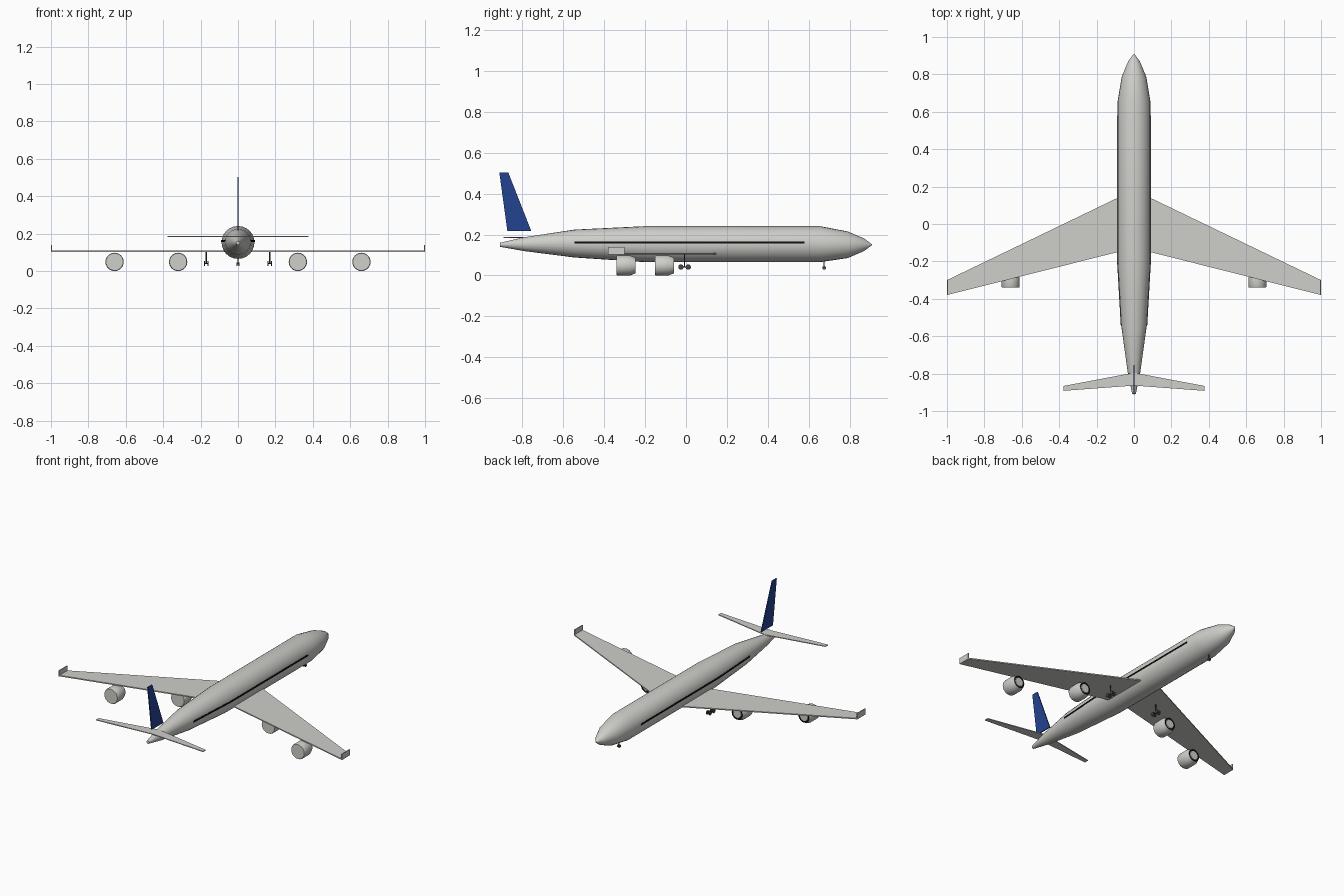
import bpy, bmesh, math

cube = bpy.data.objects.get("Cube")
if cube:
    bpy.data.objects.remove(cube)


def material(name, rgb, rough=0.6):
    m = bpy.data.materials.new(name)
    m.use_nodes = True
    m.diffuse_color = (*rgb, 1)
    node = m.node_tree.nodes["Principled BSDF"]
    node.inputs["Base Color"].default_value = (*rgb, 1)
    node.inputs["Roughness"].default_value = rough
    return m


GREY = material("light grey paint", (0.62, 0.62, 0.59))
BLUE = material("tail blue", (0.017, 0.055, 0.28))
BLACK = material("black", (0.004, 0.004, 0.004))
RUBBER = material("dark rubber", (0.06, 0.06, 0.06))


def finish(name, bm, mats, smooth=False):
    bmesh.ops.recalc_face_normals(bm, faces=bm.faces)
    mesh = bpy.data.meshes.new(name)
    bm.to_mesh(mesh)
    bm.free()
    for m in mats:
        mesh.materials.append(m)
    ob = bpy.data.objects.new(name, mesh)
    bpy.context.collection.objects.link(ob)
    if smooth:
        bpy.ops.object.select_all(action="DESELECT")
        ob.select_set(True)
        bpy.context.view_layer.objects.active = ob
        bpy.ops.object.shade_smooth_by_angle(angle=math.radians(35))
    return ob


def loft(name, stations, x=0, sides=24, mats=(GREY,), dark_band=None):
    """Round body along y from (y, radius, centre height) stations."""
    bm = bmesh.new()
    rings = []
    for y, r, z in stations:
        rings.append([bm.verts.new((x + r * math.cos(a), y, z + r * math.sin(a)))
                      for a in (math.tau * i / sides for i in range(sides))])
    for k, (a, b) in enumerate(zip(rings, rings[1:])):
        for i in range(sides):
            j = (i + 1) % sides
            f = bm.faces.new((a[i], a[j], b[j], b[i]))
            f.material_index = int(k == dark_band)
    bm.faces.new(rings[0])
    bm.faces.new(rings[-1])
    return finish(name, bm, mats, True)


def plate(name, outline, offset, mat):
    """Flat outline extruded by an offset vector."""
    bm = bmesh.new()
    face = bm.faces.new([bm.verts.new(p) for p in outline])
    ext = bmesh.ops.extrude_face_region(bm, geom=[face])
    bmesh.ops.translate(bm, vec=offset, verts=[
        v for v in ext["geom"] if isinstance(v, bmesh.types.BMVert)])
    return finish(name, bm, [mat])


def cylinder(name, centre, radius, depth, mat, axis="Z", sides=16):
    rot = (0, math.pi / 2, 0) if axis == "X" else (math.pi / 2, 0, 0) if axis == "Y" else (0, 0, 0)
    bpy.ops.mesh.primitive_cylinder_add(vertices=sides, radius=radius, depth=depth,
                                        location=centre, rotation=rot)
    ob = bpy.context.object
    ob.name = name
    ob.data.materials.append(mat)
    bpy.ops.object.shade_smooth_by_angle(angle=math.radians(35))
    return ob


# Fuselage, nose at +y
hull = [(-0.908, 0.010, 0.150), (-0.79, 0.034, 0.153), (-0.546, 0.068, 0.156),
        (-0.2, 0.088, 0.153), (0.655, 0.088, 0.153), (0.79, 0.065, 0.150),
        (0.87, 0.031, 0.150), (0.91, 0.001, 0.150)]
loft("fuselage", hull)


def half_width(y, z):
    for (y0, r0, z0), (y1, r1, z1) in zip(hull, hull[1:]):
        if y0 <= y <= y1:
            t = (y - y0) / (y1 - y0)
            r, c = r0 + t * (r1 - r0), z0 + t * (z1 - z0)
            return math.sqrt(r * r - (z - c) ** 2)


# Fin
plate("tail_fin", [(-0.003, -0.912, 0.502), (-0.003, -0.868, 0.502),
                   (-0.003, -0.756, 0.217), (-0.003, -0.873, 0.217)], (0.006, 0, 0), BLUE)

for s, side in ((1, "left"), (-1, "right")):
    # Wing, winglet and tailplane
    plate(side + "_wing", [(0, 0.182, 0.102), (s, -0.30, 0.102),
                           (s, -0.38, 0.102), (0, -0.128, 0.102)], (0, 0, 0.007), GREY)
    plate(side + "_winglet", [(s, -0.30, 0.102), (s, -0.38, 0.102),
                              (s, -0.38, 0.14), (s, -0.30, 0.14)], (-s * 0.005, 0, 0), GREY)
    plate(side + "_tailplane", [(0, -0.795, 0.182), (s * 0.378, -0.866, 0.182),
                                (s * 0.378, -0.892, 0.182), (0, -0.864, 0.182)],
          (0, 0, 0.005), GREY)

    # Window stripe hugging the hull
    bm = bmesh.new()
    rows = [[bm.verts.new((s * (half_width(y, z) + 0.0015), y, z)) for z in (0.156, 0.166)]
            for y in (-0.546, -0.43, -0.315, -0.2, 0.2, 0.58)]
    for a, b in zip(rows, rows[1:]):
        bm.faces.new((a[0], a[1], b[1], b[0]))
    stripe = finish(side + "_window_stripe", bm, [BLACK])
    mod = stripe.modifiers.new("thickness", "SOLIDIFY")
    mod.thickness, mod.offset = 0.002, 0

    # Engines with a black intake ring around a pale centre
    for label, x, y in (("inner", 0.32, -0.152), ("outer", 0.66, -0.34)):
        zc = 0.049
        loft(f"{side}_{label}_engine",
             [(y, 0.046, zc), (y + 0.006, 0.049, zc), (y + 0.066, 0.049, zc),
              (y + 0.094, 0.038, zc), (y + 0.092, 0.029, zc), (y + 0.094, 0.027, zc)],
             s * x, 24, (GREY, BLACK), dark_band=3)

    # Main landing gear
    gx = s * 0.17
    cylinder(side + "_gear_strut", (gx, -0.007, 0.074), 0.003, 0.064, RUBBER, sides=8)
    cylinder(side + "_gear_beam", (gx, -0.007, 0.041), 0.003, 0.036, RUBBER, "Y", 8)
    for y in (-0.025, 0.011):
        cylinder(side + "_gear_axle", (gx, y, 0.041), 0.003, 0.02, RUBBER, "X", 8)
        for dx in (-0.009, 0.009):
            cylinder(side + "_gear_wheel", (gx + dx, y, 0.041), 0.013, 0.006, RUBBER, "X")

# Nose landing gear
cylinder("nose_gear_strut", (0, 0.675, 0.054), 0.003, 0.036, RUBBER, sides=8)
for dx in (-0.005, 0.005):
    cylinder("nose_gear_wheel", (dx, 0.675, 0.037), 0.009, 0.005, RUBBER, "X")
